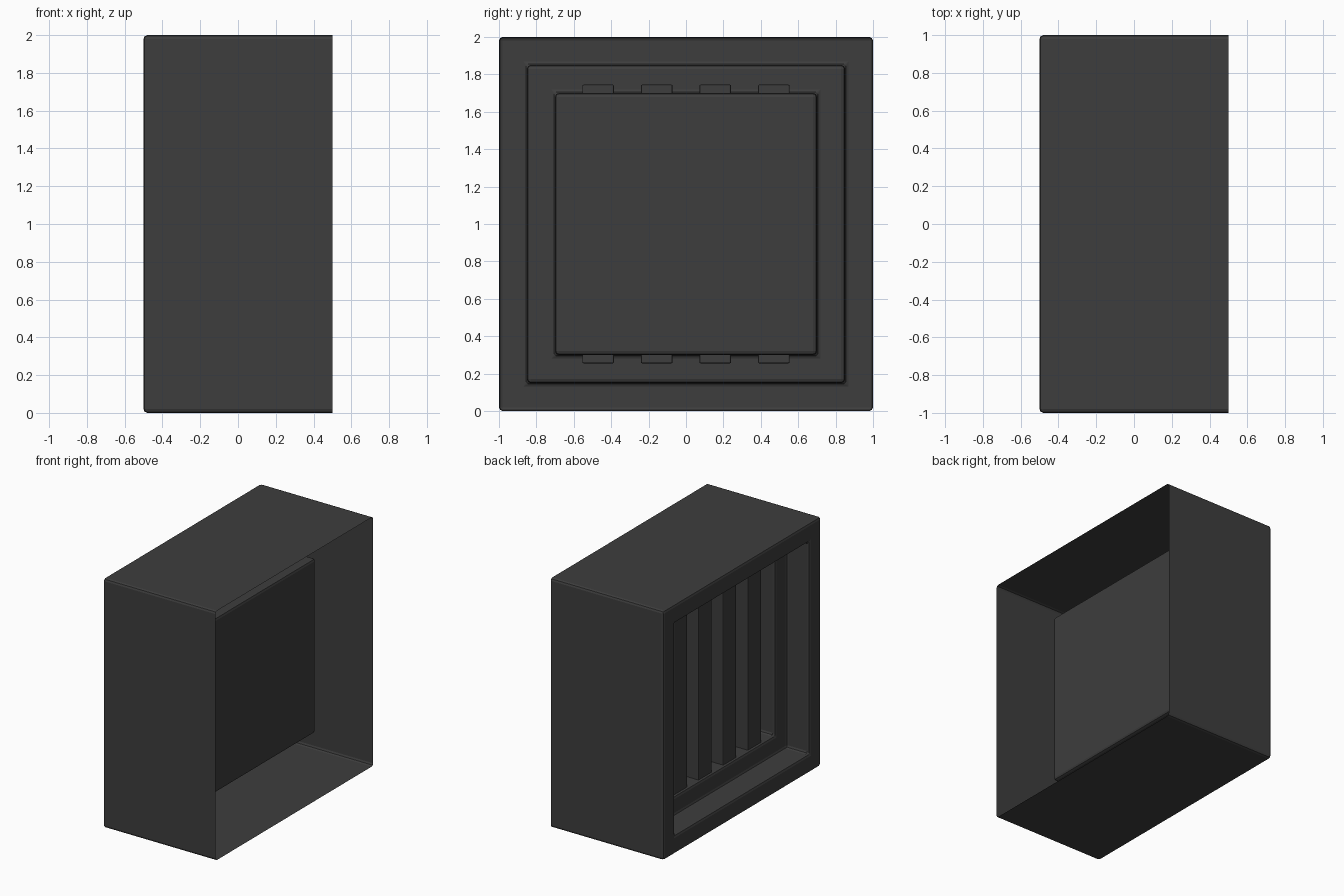
import bpy
import bmesh

if "Cube" in bpy.data.objects:
    bpy.data.objects.remove(bpy.data.objects["Cube"], do_unlink=True)

# Single dark grey material
grey = bpy.data.materials.new("dark_grey")
grey.use_nodes = True
colour = (0.047, 0.047, 0.047, 1)
grey.diffuse_color = colour
grey.node_tree.nodes["Principled BSDF"].inputs["Base Color"].default_value = colour


def finish(bm, name, bevel):
    bmesh.ops.recalc_face_normals(bm, faces=bm.faces) if name != "housing" else None
    mesh = bpy.data.meshes.new(name)
    bm.to_mesh(mesh)
    bm.free()
    mesh.materials.append(grey)
    obj = bpy.data.objects.new(name, mesh)
    bpy.context.collection.objects.link(obj)
    mod = obj.modifiers.new("soft_edges", "BEVEL")
    mod.width = bevel
    mod.segments = 2
    mod.limit_method = "ANGLE"
    return obj


# Thin housing, open on the left: nested square rings (x, half size)
# run along the outer wall, over the rim and into the two-step recess
profile = [(0.5, 1), (-0.5, 1), (-0.5, 0.85), (-0.3, 0.85), (-0.3, 0.7), (0.2, 0.7)]
corners = [(-1, -1), (1, -1), (1, 1), (-1, 1)]
bm = bmesh.new()
rings = [[bm.verts.new((x, h * cy, 1 + h * cz)) for cy, cz in corners]
         for x, h in profile]
for a, b in zip(rings, rings[1:]):
    for i in range(4):
        j = (i + 1) % 4
        bm.faces.new((a[i], b[i], b[j], a[j]))
bm.faces.new(rings[-1][::-1])
# Turn the normals outward, judged from the front wall
bm.normal_update()
bm.faces.ensure_lookup_table()
wall = min(bm.faces, key=lambda f: f.calc_center_median().y)
if wall.normal.y > 0:
    bmesh.ops.reverse_faces(bm, faces=bm.faces)
finish(bm, "housing", 0.02)

# Four upright slats whose ends pass through the recess walls
for n in range(4):
    bm = bmesh.new()
    bmesh.ops.create_cube(bm, size=1)
    for v in bm.verts:
        v.co.x = -0.195 + v.co.x * 0.17
        v.co.y = (n - 1.5) * 0.313 + v.co.y * 0.17
        v.co.z = 1 + v.co.z * 1.49
    finish(bm, f"slat_{n + 1}", 0.008)
